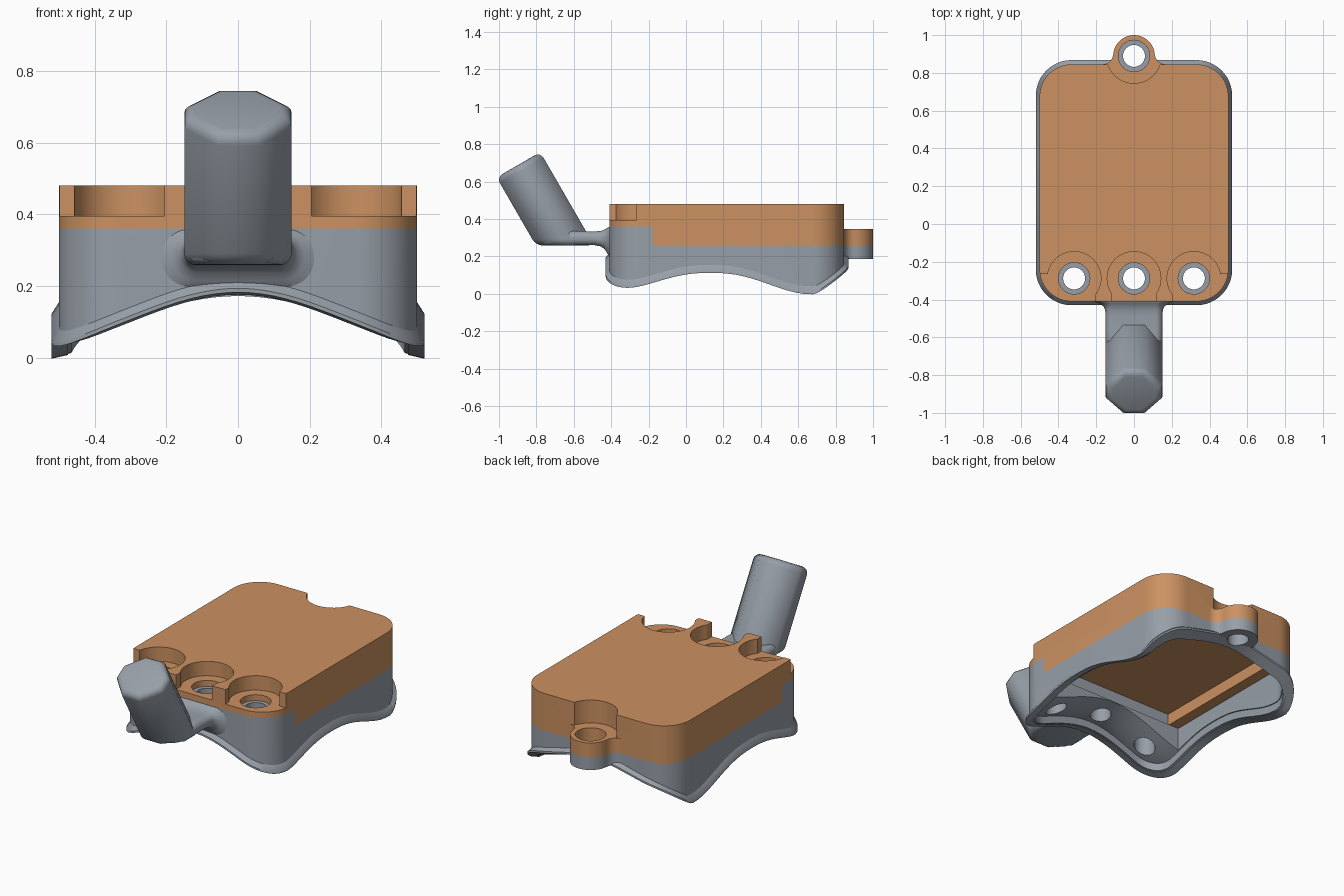
import bpy, bmesh, math
from mathutils import Vector, Matrix

cube = bpy.data.objects.get("Cube")
if cube:
    bpy.data.objects.remove(cube, do_unlink=True)


def material(name, rgb):
    m = bpy.data.materials.new(name)
    m.use_nodes = True
    m.diffuse_color = (*rgb, 1)
    m.node_tree.nodes["Principled BSDF"].inputs["Base Color"].default_value = (*rgb, 1)
    return m


GREY = material("steel grey", (0.31, 0.345, 0.39))
TAN = material("copper tan", (0.60, 0.285, 0.12))


def make(name, bm, mat=None):
    bmesh.ops.recalc_face_normals(bm, faces=bm.faces)
    mesh = bpy.data.meshes.new(name)
    bm.to_mesh(mesh)
    bm.free()
    ob = bpy.data.objects.new(name, mesh)
    bpy.context.collection.objects.link(ob)
    if mat:
        mesh.materials.append(mat)
    return ob


def activate(ob):
    bpy.ops.object.select_all(action='DESELECT')
    ob.select_set(True)
    bpy.context.view_layer.objects.active = ob


def combine(ob, other, op='DIFFERENCE'):
    mod = ob.modifiers.new("cut", 'BOOLEAN')
    mod.operation, mod.object, mod.solver = op, other, 'EXACT'
    activate(ob)
    bpy.ops.object.modifier_apply(modifier=mod.name)
    bpy.data.objects.remove(other, do_unlink=True)


def smooth(ob, angle=35):
    activate(ob)
    bpy.ops.object.shade_smooth_by_angle(angle=math.radians(angle))


def arc(cx, cy, r, a0, a1, n=12):
    angles = [math.radians(a0 + (a1 - a0) * i / n) for i in range(n + 1)]
    return [(cx + r * math.cos(a), cy + r * math.sin(a)) for a in angles]


def rounded(hx, y0, y1, r, steps=1):
    corners = [(hx - r, y0 + r, -90), (hx - r, y1 - r, 0), (r - hx, y1 - r, 90), (r - hx, y0 + r, 180)]
    arcs = [arc(x, y, r, a, a + 90) for x, y, a in corners]
    pts = []
    for k, a in enumerate(arcs):
        p, q = Vector(a[-1]), Vector(arcs[(k + 1) % 4][0])
        pts += a + [tuple(p.lerp(q, i / steps)) for i in range(1, steps)]
    return pts


def prism(name, pts, z0, z1, mat=None):
    bm = bmesh.new()
    face = bm.faces.new([bm.verts.new((x, y, z0)) for x, y in pts])
    ext = bmesh.ops.extrude_face_region(bm, geom=[face])["geom"]
    bmesh.ops.translate(bm, verts=[v for v in ext if isinstance(v, bmesh.types.BMVert)], vec=(0, 0, z1 - z0))
    return make(name, bm, mat)


def block(x0, x1, y0, y1, z0, z1):
    return prism("cutter", [(x0, y0), (x1, y0), (x1, y1), (x0, y1)], z0, z1)


def disc(x, y, r, z0, z1):
    return prism("cutter", arc(x, y, r, 0, 352.5, 47), z0, z1)


def skin(bm, rings):
    for a, b in rings:
        for i in range(len(a)):
            j = (i + 1) % len(a)
            bm.faces.new((a[i], a[j], b[j], b[i]))


def saddle(x, y):
    # underside curve: arched across and along the case, lifted at the rear corners
    t = min(abs(x) / 0.52, 1)
    across = 0.147 * (0.35 * (1 - t * t) + 0.325 * (1 + math.cos(math.pi * t)))
    base, height, span = (0.03, 0.0425, 0.48) if y < 0.13 else (0, 0.0575, 0.54)
    along = base + height * (1 + math.cos(math.pi * (abs(y - 0.13) / span) ** 1.2))
    return across + along + 0.45 * max(0, y - 0.69) * t * t


def saddle_cutter(offset):
    bm = bmesh.new()
    bmesh.ops.create_grid(bm, x_segments=36, y_segments=48, size=1)
    for v in bm.verts:
        x, y = v.co.x * 0.6, 0.2 + v.co.y * 0.75
        v.co = (x, y, saddle(x, y) + offset)
    for v in bmesh.ops.extrude_face_region(bm, geom=bm.faces[:])["geom"]:
        if isinstance(v, bmesh.types.BMVert):
            v.co.z = -0.3
    return make("cutter", bm)


CASE = rounded(0.5, -0.41, 0.845, 0.17)
LUG_Y, SCREW_Y, STEP_Y = 0.89, -0.288, -0.18
SCREWS = (-0.317, 0, 0.317)

# Rear lug outline with concave fillets onto the case
fillet = arc(0.169, 0.905, 0.06, 270, 185, 8)
LUG = ([(0.169, 0.81)] + fillet + arc(0, LUG_Y, 0.11, 5, 175, 24)[1:-1]
       + [(-x, y) for x, y in reversed(fillet)] + [(-0.169, 0.81)])

# Lower body: stepped top, recessed saddle underside, open cavity
body = prism("lower_body", CASE, -0.1, 0.36, GREY)
combine(body, block(-1, 1, STEP_Y, 2, 0.26, 1))
combine(body, saddle_cutter(0))
recess = prism("cutter", rounded(0.465, -0.375, 0.805, 0.135), -0.2, 0.6)
combine(recess, saddle_cutter(0.045), 'INTERSECT')
combine(body, recess)
combine(body, prism("lug", LUG, 0.185, 0.26), 'UNION')
combine(body, prism("cutter", rounded(0.46, -0.17, 0.8, 0.13)[13:39]
                    + [(-0.46, -0.17), (0.46, -0.17)], -0.3, 0.6))
for x in SCREWS:
    combine(body, disc(x, SCREW_Y, 0.058, -0.3, 1))
combine(body, disc(0, LUG_Y, 0.058, -0.3, 1))
smooth(body)

# Lid: stepped underside with shallow hollow, rear lug, screw pockets
lid = prism("lid", CASE, 0.26, 0.48, TAN)
combine(lid, block(-1, 1, -1, STEP_Y, 0, 0.36))
combine(lid, prism("cutter", rounded(0.395, -0.3, 0.77, 0.1), 0, 0.33))
combine(lid, disc(0, LUG_Y, 0.145, 0.345, 1))
combine(lid, prism("lug", LUG, 0.26, 0.345), 'UNION')
combine(lid, disc(0, LUG_Y, 0.083, 0, 1))
for x in SCREWS:
    combine(lid, disc(x, SCREW_Y, 0.142, 0.395, 1))
    combine(lid, disc(x, SCREW_Y, 0.083, 0, 1))
combine(lid, block(-0.118, 0.118, -0.6, -0.33, 0.395, 1))
for s in (-1, 1):
    x0, x1 = sorted((s * 0.205, s * 0.7))
    combine(lid, block(x0, x1, -0.6, -0.265, 0.395, 1))
smooth(lid)

# Flange tapering outward along the saddle edge
outer = rounded(0.52, -0.43, 0.868, 0.19, 20)
inner = rounded(0.475, -0.385, 0.822, 0.145, 20)
wall = rounded(0.498, -0.408, 0.843, 0.168, 20)
bm = bmesh.new()
rings = [[bm.verts.new((x, y, saddle(x, y) + dz)) for x, y in pts]
         for pts, dz in ((outer, -0.003), (outer, 0.008), (wall, 0.038), (inner, 0.038), (inner, -0.003))]
skin(bm, zip(rings, rings[1:] + rings[:1]))
flange = make("sealing_flange", bm, GREY)
combine(flange, disc(0, LUG_Y, 0.058, -0.3, 1))
smooth(flange)

# Neck: loft of rounded sections flaring onto the front wall
sections = [(-0.4, 0.19, 0.36, 0.23, 0.08), (-0.411, 0.2, 0.358, 0.21, 0.075), (-0.42, 0.215, 0.352, 0.185, 0.065),
            (-0.435, 0.238, 0.343, 0.163, 0.05), (-0.455, 0.253, 0.336, 0.153, 0.036),
            (-0.49, 0.26, 0.333, 0.15, 0.034), (-0.56, 0.26, 0.335, 0.15, 0.034),
            (-0.69, 0.26, 0.335, 0.149, 0.036), (-0.73, 0.262, 0.325, 0.13, 0.03),
            (-0.76, 0.265, 0.315, 0.1, 0.02)]
bm = bmesh.new()
rings = [[bm.verts.new((x, y, z)) for x, z in rounded(hx, z0, z1, r)] for y, z0, z1, hx, r in sections]
skin(bm, zip(rings, rings[1:]))
bm.faces.new(rings[0])
bm.faces.new(rings[-1])
smooth(make("post_neck", bm, GREY), 50)

# Tilted eight-sided post, trimmed flat underneath
hx, hy, c = 0.15, 0.135, 0.093
octagon = [(hx, hy - c), (hx - c, hy), (c - hx, hy), (-hx, hy - c),
           (-hx, c - hy), (c - hx, -hy), (hx - c, -hy), (hx, c - hy)]
post = prism("tilted_post", octagon, -0.8, 0, GREY)
bm = bmesh.new()
bm.from_mesh(post.data)
bm.transform(Matrix.Translation((0, -0.896, 0.69)) @ Matrix.Rotation(math.radians(30), 4, 'X'))
cut = bmesh.ops.bisect_plane(bm, geom=bm.verts[:] + bm.edges[:] + bm.faces[:],
                             plane_co=(0, 0, 0.258), plane_no=(0, 0, 1), clear_inner=True)
bmesh.ops.holes_fill(bm, edges=[e for e in cut["geom_cut"] if isinstance(e, bmesh.types.BMEdge)])
bmesh.ops.recalc_face_normals(bm, faces=bm.faces)
bm.to_mesh(post.data)
bm.free()
bevel = post.modifiers.new("rounded edges", 'BEVEL')
bevel.width, bevel.segments, bevel.limit_method = 0.035, 4, 'ANGLE'
bevel.angle_limit = math.radians(50)
activate(post)
bpy.ops.object.modifier_apply(modifier=bevel.name)
smooth(post, 50)
